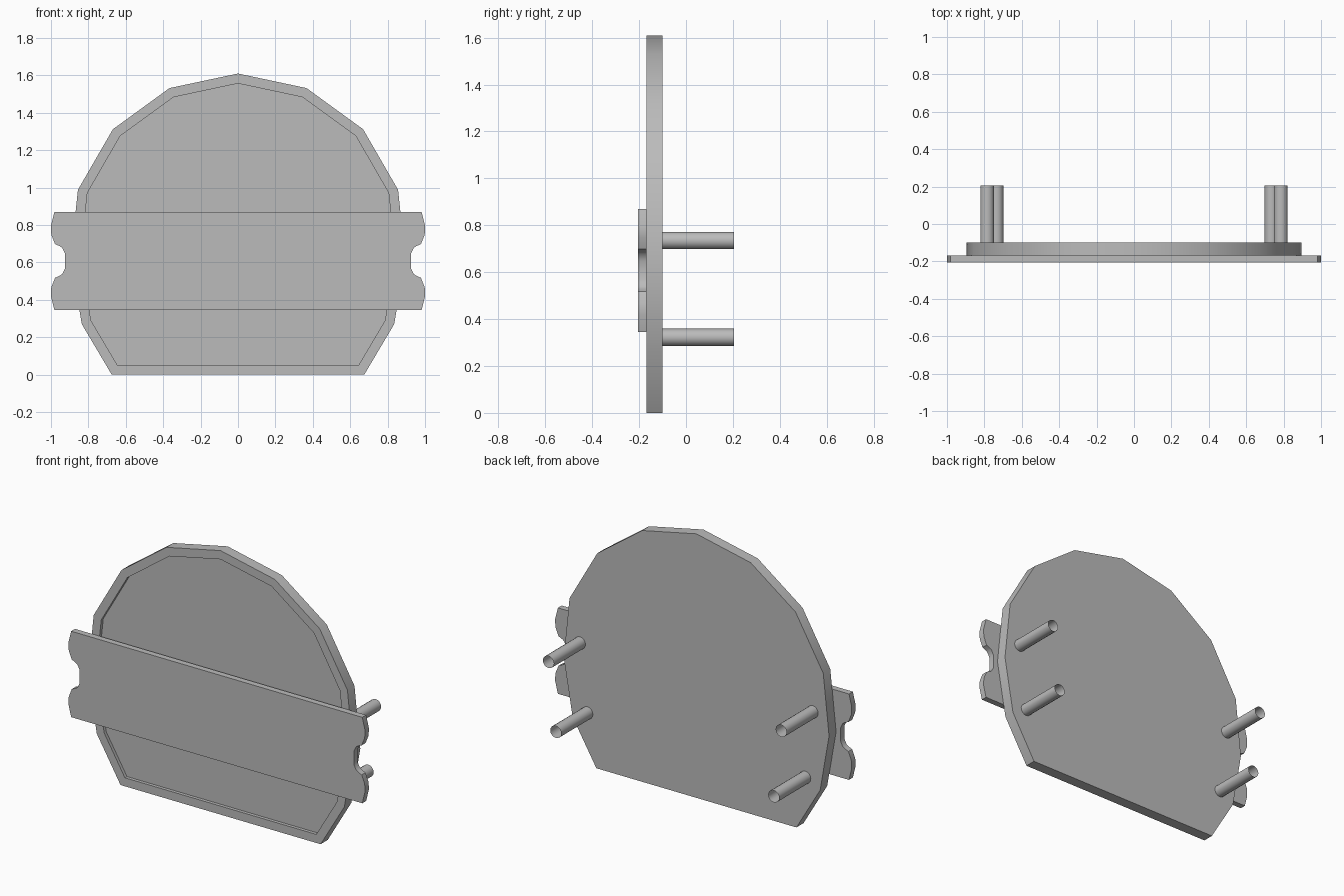
import bpy, bmesh, math
from mathutils import Vector, Matrix

if "Cube" in bpy.data.objects:
    bpy.data.objects.remove(bpy.data.objects["Cube"])

grey = bpy.data.materials.new("plain grey")
grey.use_nodes = True
COLOUR = (0.5, 0.5, 0.5, 1)
grey.diffuse_color = COLOUR
grey.node_tree.nodes["Principled BSDF"].inputs["Base Color"].default_value = COLOUR

FRONT, PLATE_BACK, PANEL_BACK, POST_END = -0.205, -0.168, -0.1, 0.205


def finish(bm, name):
    mesh = bpy.data.meshes.new(name)
    bm.to_mesh(mesh)
    bm.free()
    obj = bpy.data.objects.new(name, mesh)
    bpy.context.collection.objects.link(obj)
    mesh.materials.append(grey)
    bpy.ops.object.select_all(action="DESELECT")
    obj.select_set(True)
    bpy.context.view_layer.objects.active = obj
    bpy.ops.object.shade_smooth_by_angle(angle=math.radians(30))
    return obj


def slab(outline, y0, y1):
    """Extrude an x-z outline from y0 back to y1; return it with its front face."""
    bm = bmesh.new()
    face = bm.faces.new([bm.verts.new((x, y0, z)) for x, z in outline])
    ext = bmesh.ops.extrude_face_region(bm, geom=[face], use_keep_orig=True)
    moved = [v for v in ext["geom"] if isinstance(v, bmesh.types.BMVert)]
    bmesh.ops.translate(bm, verts=moved, vec=(0, y1 - y0, 0))
    bmesh.ops.recalc_face_normals(bm, faces=bm.faces)
    bm.faces.ensure_lookup_table()
    front = min(bm.faces, key=lambda f: f.calc_center_median().y)
    return bm, front


def mirrored(half):
    """Complete a right-hand outline with its mirror image."""
    return half + [(-x, z) for x, z in reversed(half) if x > 0]


# Faceted round panel with a flat bottom and a shallow recess in its face
R, CENTRE = 0.9, 0.71
half = [(0.675, 0), (0.835, 0.27)]
half += [(R * math.sin(math.radians(a)), CENTRE + R * math.cos(math.radians(a)))
         for a in (96, 72, 48, 24)]
half.append((0, CENTRE + R))
bm, front = slab(mirrored(half), PLATE_BACK, PANEL_BACK)
bmesh.ops.inset_region(bm, faces=[front], thickness=0.052, use_even_offset=True)
floor = bmesh.ops.extrude_discrete_faces(bm, faces=[front])["faces"][0]
bmesh.ops.translate(bm, verts=floor.verts, vec=(0, 0.02, 0))
finish(bm, "round_panel")

# Wide cross plate with notched ends
MID = 0.608
notch = [(0.925, 0.04), (0.94, 0.07), (0.955, 0.08), (0.978, 0.09),
         (0.998, 0.14), (1.0, 0.165), (1.0, 0.19), (0.982, 0.262)]
end = [(x, MID - z) for x, z in reversed(notch)] + [(x, MID + z) for x, z in notch]
bm, front = slab(mirrored(end), FRONT, PLATE_BACK)
finish(bm, "cross_plate")

# Four open tube posts on the back
for level, x, z in (("upper", 0.785, 0.735), ("lower", 0.735, 0.322)):
    for side, sign in (("left", 1), ("right", -1)):
        bm = bmesh.new()
        centre = Vector((sign * x, (PANEL_BACK + POST_END) / 2, z))
        bmesh.ops.create_cone(
            bm, cap_ends=False, segments=16, radius1=0.037, radius2=0.037,
            depth=POST_END - PANEL_BACK,
            matrix=Matrix.Translation(centre) @ Matrix.Rotation(math.pi / 2, 4, "X"))
        finish(bm, f"{level}_{side}_post")
